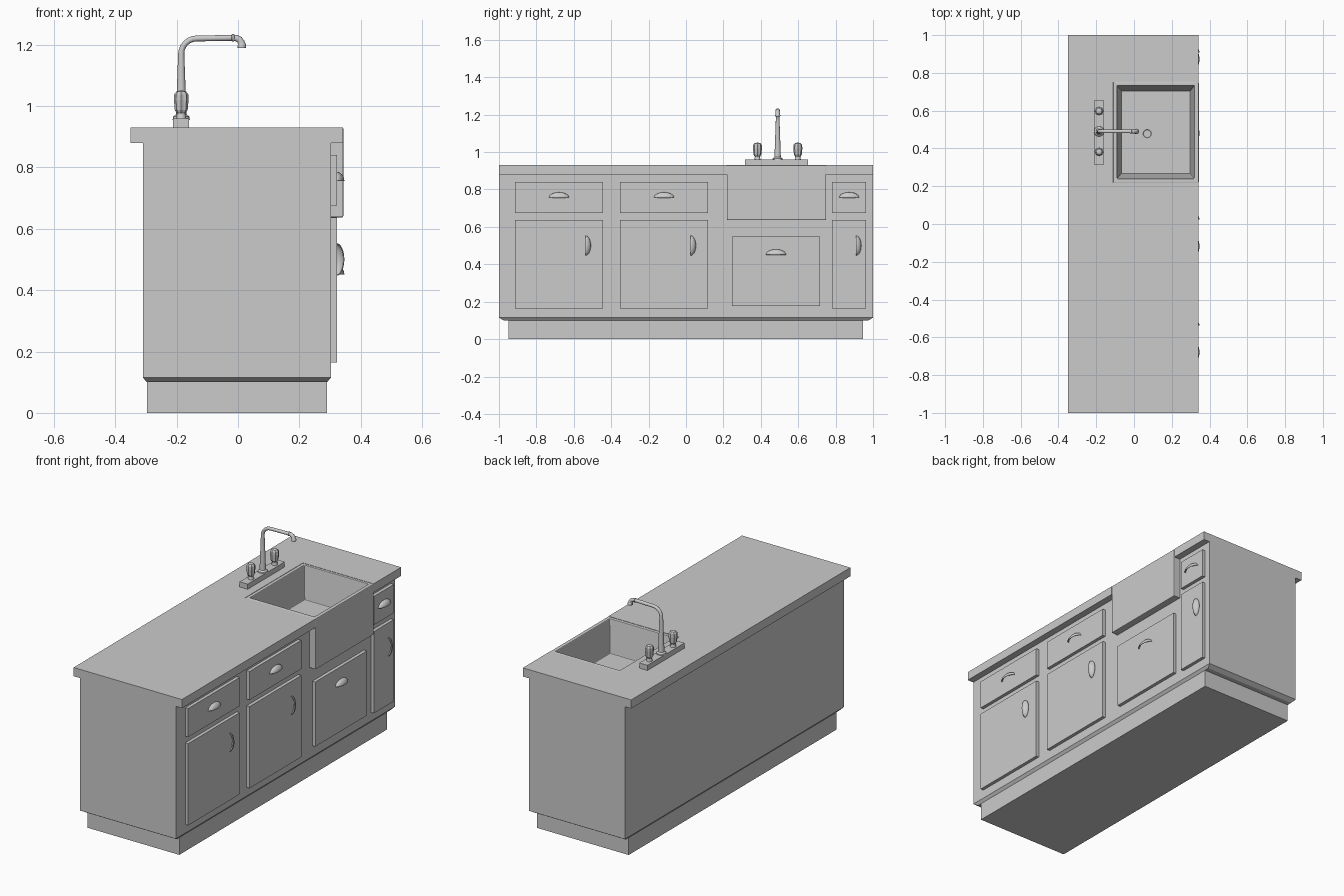
import bpy, bmesh
from math import sin, cos, pi
from mathutils import Vector

if "Cube" in bpy.data.objects:
    bpy.data.objects.remove(bpy.data.objects["Cube"])


def make_object(name, rings, smooth=False, caps=True, closed=True):
    """Skin a list of equal-length point rings into one mesh object."""
    bm = bmesh.new()
    vs = [[bm.verts.new(p) for p in ring] for ring in rings]
    n = len(vs[0])
    for a, b in zip(vs, vs[1:]):
        for i in range(n if closed else n - 1):
            j = (i + 1) % n
            bm.faces.new((a[i], a[j], b[j], b[i]))
    if caps:
        bm.faces.new(vs[0][::-1])
        bm.faces.new(vs[-1])
    bmesh.ops.remove_doubles(bm, verts=bm.verts, dist=1e-5)
    bmesh.ops.recalc_face_normals(bm, faces=bm.faces)
    mesh = bpy.data.meshes.new(name)
    bm.to_mesh(mesh)
    bm.free()
    ob = bpy.data.objects.new(name, mesh)
    bpy.context.collection.objects.link(ob)
    if smooth:
        select(ob)
        bpy.ops.object.shade_smooth_by_angle(angle=0.7)
    return ob


def select(ob):
    bpy.ops.object.select_all(action='DESELECT')
    ob.select_set(True)
    bpy.context.view_layer.objects.active = ob


def rect(x0, x1, y0, y1, z):
    return [(x0, y0, z), (x1, y0, z), (x1, y1, z), (x0, y1, z)]


def box(name, x0, x1, y0, y1, z0, z1):
    return make_object(name, [rect(x0, x1, y0, y1, z0), rect(x0, x1, y0, y1, z1)])


def lathe(name, x, y, profile, n=16, flute=0.0):
    rings = []
    for r, z in profile:
        rings.append([(x + r * (1 - flute * (i % 2)) * cos(2 * pi * i / n),
                       y + r * (1 - flute * (i % 2)) * sin(2 * pi * i / n), z)
                      for i in range(n)])
    return make_object(name, rings, smooth=not flute)


def cup_pull(name, y, z, vertical=False):
    """Quarter-ellipsoid shell with its open side down (or towards -y)."""
    a, h, d, n = 0.052, 0.028, 0.024, 16
    rings = []
    for k in range(7):
        v = pi / 2 * k / 6
        ring = []
        for i in range(n + 1):
            u = pi * i / n
            w, up = a * cos(u), h * sin(u) * cos(v)
            out = 0.321 + d * sin(u) * sin(v)
            ring.append((out, y + up, z + w) if vertical else (out, y + w, z + up))
        rings.append(ring)
    ob = make_object(name, rings, smooth=True, caps=False, closed=False)
    mod = ob.modifiers.new("thickness", 'SOLIDIFY')
    mod.thickness = 0.003
    mod.offset = 0


# Cabinet carcass with chamfered underside, recessed plinth and worktop
body = make_object("cabinet_body", [
    rect(-0.297, 0.29, -0.975, 0.975, 0.10),
    rect(-0.31, 0.303, -1, 1, 0.115),
    rect(-0.31, 0.303, -1, 1, 0.88)])
box("plinth", -0.297, 0.29, -0.95, 0.947, 0, 0.10)
counter = box("countertop", -0.35, 0.342, -1, 1, 0.88, 0.93)

# Notch for the sink
cutter = box("sink_cutter", -0.11, 0.5, 0.219, 0.749, 0.637, 1.1)
cutter.hide_render = True
for ob in (body, counter):
    mod = ob.modifiers.new("sink_notch", 'BOOLEAN')
    mod.object = cutter
    mod.operation = 'DIFFERENCE'
    mod.solver = 'EXACT'
    select(ob)
    bpy.ops.object.modifier_apply(modifier=mod.name)
bpy.data.objects.remove(cutter)

# Apron-front sink with tapered basin
sink = make_object("apron_sink", [
    rect(-0.11, 0.343, 0.219, 0.749, 0.637),
    rect(-0.11, 0.343, 0.219, 0.749, 0.93),
    rect(-0.09, 0.32, 0.24, 0.733, 0.93),
    rect(-0.068, 0.298, 0.267, 0.706, 0.745)])
bev = sink.modifiers.new("soft_edges", 'BEVEL')
bev.width = 0.004
bev.segments = 2
lathe("drain", 0.07, 0.478, [(0.028, 0.744), (0.028, 0.748), (0.022, 0.748), (0.020, 0.746)], 24)

# Drawer and door fronts
COLUMNS = [(-0.914, -0.444), (-0.353, 0.118), (0.781, 0.963)]
for i, (y0, y1) in enumerate(COLUMNS, 1):
    box(f"drawer_front_{i}", 0.303, 0.322, y0, y1, 0.675, 0.84)
    box(f"door_{i}", 0.303, 0.322, y0, y1, 0.165, 0.637)
    cup_pull(f"drawer_pull_{i}", (y0 + y1) / 2, 0.756)
    cup_pull(f"door_pull_{i}", y1 - (0.055 if i == 3 else 0.094), 0.50, vertical=True)
box("under_sink_front", 0.303, 0.322, 0.246, 0.717, 0.177, 0.55)
cup_pull("under_sink_pull", 0.481, 0.451)

# Tap base plate and fluted knobs
TX, TY = -0.185, 0.49
box("tap_base", TX - 0.026, TX + 0.026, 0.315, 0.653, 0.93, 0.96)
for side, y in (("left", 0.382), ("right", 0.598)):
    lathe(f"tap_neck_{side}", TX, y, [(0.018, 0.955), (0.015, 0.965), (0.013, 0.99)])
    lathe(f"tap_knob_{side}", TX, y, [(0.014, 0.975), (0.021, 0.987), (0.024, 1.02),
                                      (0.023, 1.038), (0.016, 1.047), (0.006, 1.05)],
          16, flute=0.14)

# Swan spout: a tapering tube swept along a path of (x, z, radius)
path = [(TX, 0.955, 0.028), (TX, 0.966, 0.026), (TX, 0.973, 0.017), (TX, 1.06, 0.014),
        (TX, 1.17, 0.010)]
path += [(TX + 0.05 * (1 - cos(t)), 1.17 + 0.05 * sin(t), 0.0095)
         for t in [pi / 2 * k / 6 for k in range(1, 7)]]
path += [(-0.021, 1.222, 0.0095), (-0.020, 1.222, 0.012), (-0.013, 1.222, 0.012),
         (-0.012, 1.222, 0.010), (-0.004, 1.221, 0.0105), (0.005, 1.216, 0.011),
         (0.010, 1.208, 0.0115), (0.012, 1.200, 0.013), (0.0125, 1.197, 0.0145),
         (0.0125, 1.189, 0.0135)]
rings = []
for i, (x, z, r) in enumerate(path):
    p, q = path[max(i - 1, 0)], path[min(i + 1, len(path) - 1)]
    t = Vector((q[0] - p[0], 0, q[1] - p[1])).normalized()
    side = Vector((0, 1, 0))
    nrm = t.cross(side)
    c = Vector((x, TY, z))
    rings.append([c + r * (cos(2 * pi * k / 16) * nrm + sin(2 * pi * k / 16) * side)
                  for k in range(16)])
make_object("tap_spout", rings, smooth=True)
